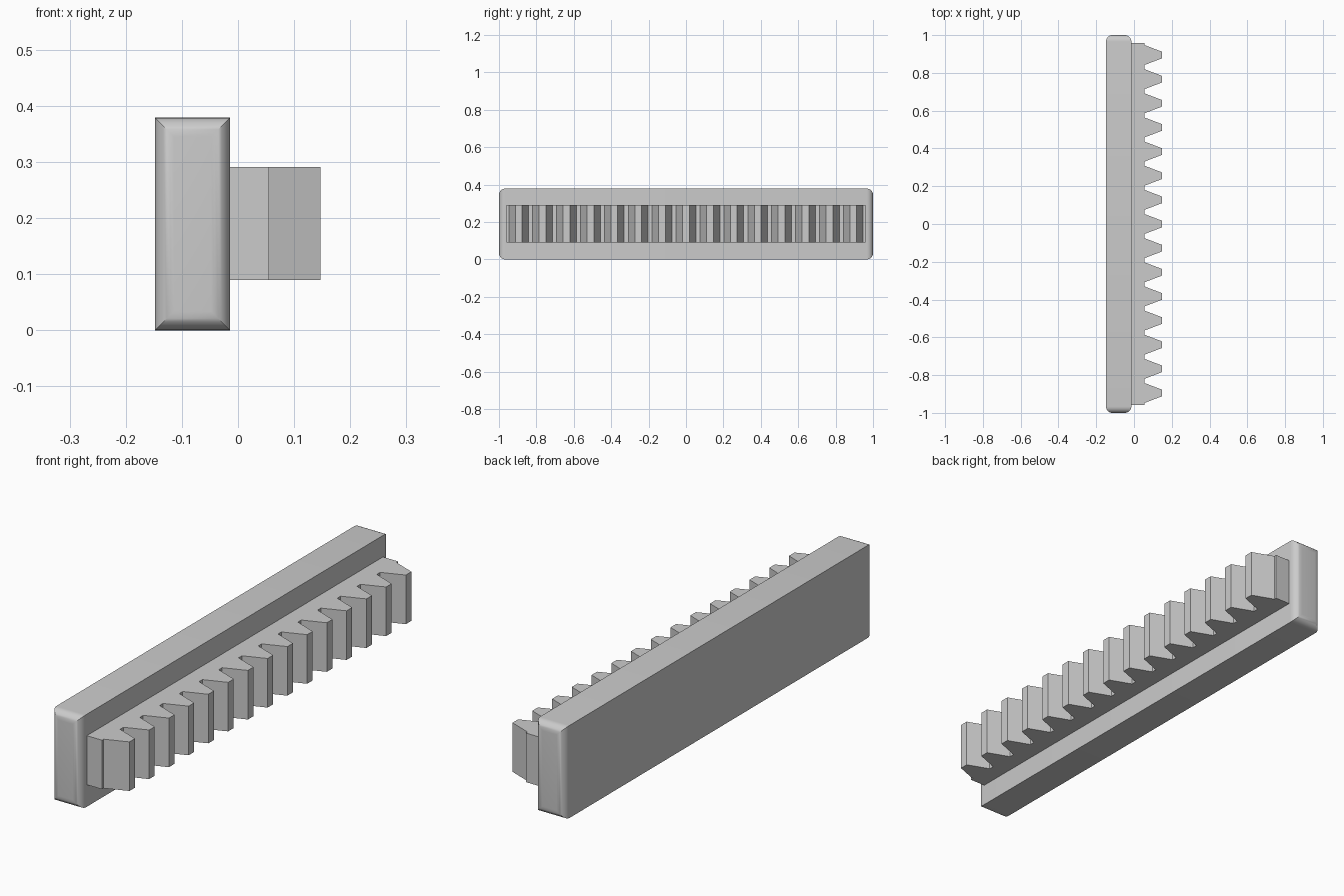
import bpy
import bmesh

cube = bpy.data.objects.get("Cube")
if cube:
    bpy.data.objects.remove(cube, do_unlink=True)

# Single plain grey material
grey = bpy.data.materials.new("plain grey")
grey.use_nodes = True
colour = (0.6, 0.6, 0.6, 1)
grey.diffuse_color = colour
grey.node_tree.nodes["Principled BSDF"].inputs["Base Color"].default_value = colour


def add_object(name, bm):
    bmesh.ops.recalc_face_normals(bm, faces=bm.faces[:])
    mesh = bpy.data.meshes.new(name)
    bm.to_mesh(mesh)
    bm.free()
    mesh.materials.append(grey)
    obj = bpy.data.objects.new(name, mesh)
    bpy.context.collection.objects.link(obj)
    return obj


# Backing bar: a long box whose two end faces have rounded rims
BACK, FACE, HEIGHT = -0.148, -0.014, 0.379
bm = bmesh.new()
bmesh.ops.create_cube(bm, size=1)
for v in bm.verts:
    v.co.x = BACK if v.co.x < 0 else FACE
    v.co.y *= 2
    v.co.z = HEIGHT if v.co.z > 0 else 0
rims = [e for e in bm.edges if e.verts[0].co.y * e.verts[1].co.y > 0]
bmesh.ops.bevel(bm, geom=rims, offset=0.034, offset_type='OFFSET',
                segments=8, profile=0.5, affect='EDGES')
bar = add_object("backing_bar", bm)
bpy.ops.object.select_all(action='DESELECT')
bar.select_set(True)
bpy.context.view_layer.objects.active = bar
bpy.ops.object.shade_smooth_by_angle()

# Toothed rack: one outline with repeated trapezoid teeth, extruded upwards
TEETH, PITCH = 15, 0.1278
ROOT_X, TIP_X = 0.055, 0.147
ROOT_HALF, TIP_HALF = 0.053, 0.018
BOTTOM, TOP = 0.09, 0.291
end = TEETH * PITCH / 2
outline = [(FACE, -end), (ROOT_X, -end)]
for i in range(TEETH):
    y = (i - (TEETH - 1) / 2) * PITCH
    outline += [(ROOT_X, y - ROOT_HALF), (TIP_X, y - TIP_HALF),
                (TIP_X, y + TIP_HALF), (ROOT_X, y + ROOT_HALF)]
outline += [(ROOT_X, end), (FACE, end)]

bm = bmesh.new()
base = bm.faces.new([bm.verts.new((x, y, BOTTOM)) for x, y in outline])
raised = bmesh.ops.extrude_face_region(bm, geom=[base], use_keep_orig=True)["geom"]
bmesh.ops.translate(bm, vec=(0, 0, TOP - BOTTOM),
                    verts=[g for g in raised if isinstance(g, bmesh.types.BMVert)])
add_object("toothed_rack", bm)
